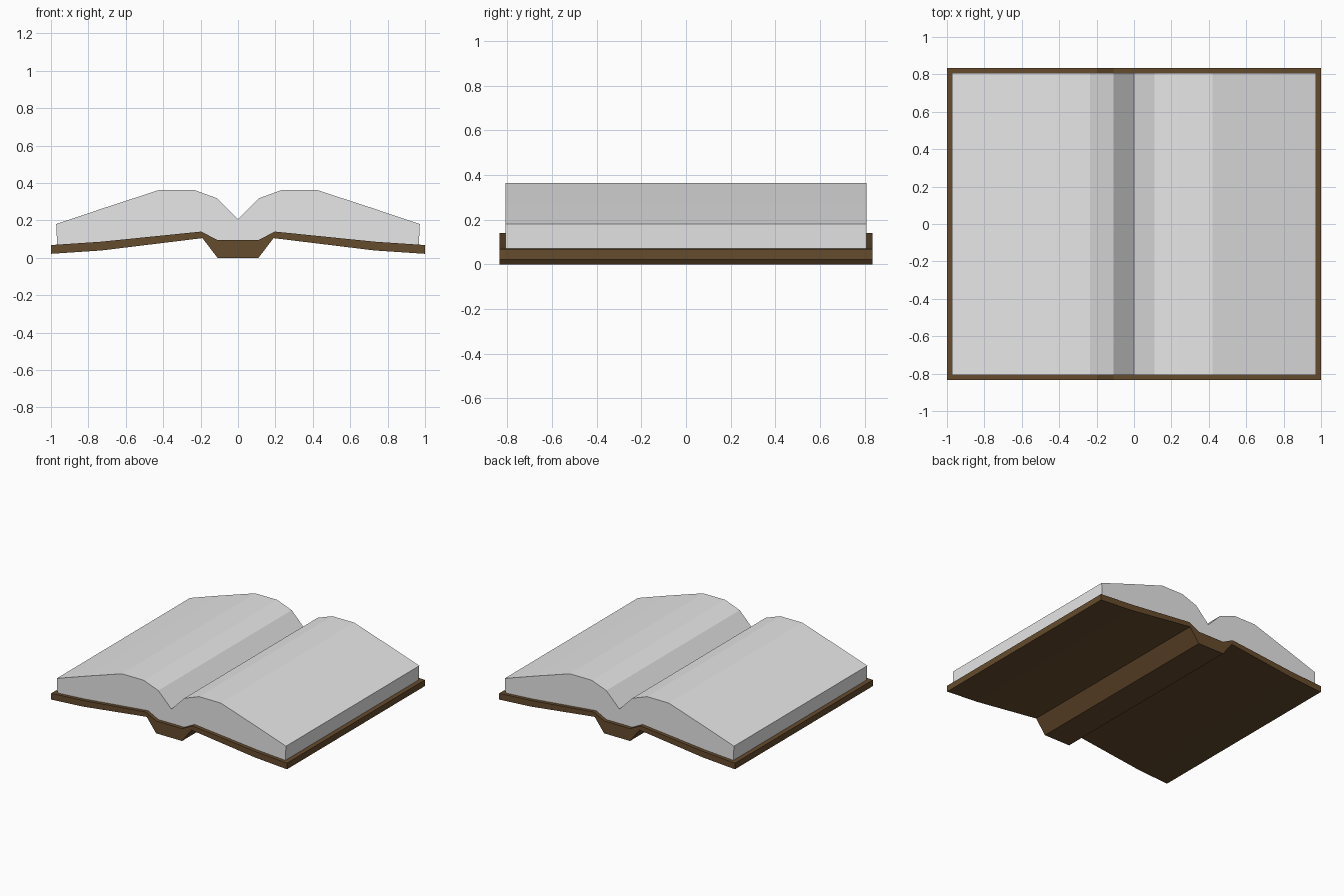
import bpy
import bmesh

cube = bpy.data.objects.get("Cube")
if cube:
    bpy.data.objects.remove(cube, do_unlink=True)


def make_material(name, color):
    mat = bpy.data.materials.new(name)
    mat.use_nodes = True
    mat.diffuse_color = color
    mat.node_tree.nodes["Principled BSDF"].inputs["Base Color"].default_value = color
    return mat


def mirrored(half):
    """Complete a left-half line (centre outwards) into one running right to left."""
    return [(-x, z) for x, z in reversed(half) if x > 0] + half


def extrude_profile(name, upper, lower, depth, mat):
    """Close two half lines into a cross-section and extrude it along y."""
    outline = mirrored(lower) + mirrored(upper)[::-1]
    bm = bmesh.new()
    face = bm.faces.new([bm.verts.new((x, -depth / 2, z)) for x, z in outline])
    result = bmesh.ops.extrude_face_region(bm, geom=[face], use_keep_orig=True)
    moved = [v for v in result["geom"] if isinstance(v, bmesh.types.BMVert)]
    bmesh.ops.translate(bm, verts=moved, vec=(0, depth, 0))
    bmesh.ops.recalc_face_normals(bm, faces=bm.faces)
    mesh = bpy.data.meshes.new(name)
    bm.to_mesh(mesh)
    bm.free()
    mesh.materials.append(mat)
    obj = bpy.data.objects.new(name, mesh)
    bpy.context.collection.objects.link(obj)
    return obj


leather = make_material("brown leather", (0.13, 0.07, 0.026, 1))
paper = make_material("pale paper", (0.8, 0.8, 0.8, 1))

# Cover: two bent boards joined by a deep spine
cover_top = [(0.11, 0.095), (0.197, 0.14), (0.73, 0.086), (1.0, 0.068)]
cover_bottom = [(0.11, 0.0), (0.19, 0.105), (0.73, 0.039), (1.0, 0.021)]
extrude_profile("cover", cover_top, cover_bottom, 1.67, leather)

# Pages: arched blocks that meet in a valley and rest on the cover
page_top = [(0, 0.205), (0.11, 0.317), (0.235, 0.363), (0.42, 0.363),
            (0.72, 0.265), (0.972, 0.18)]
page_bottom = cover_top[:-1] + [(0.967, 0.07)]
extrude_profile("pages", page_top, page_bottom, 1.615, paper)
